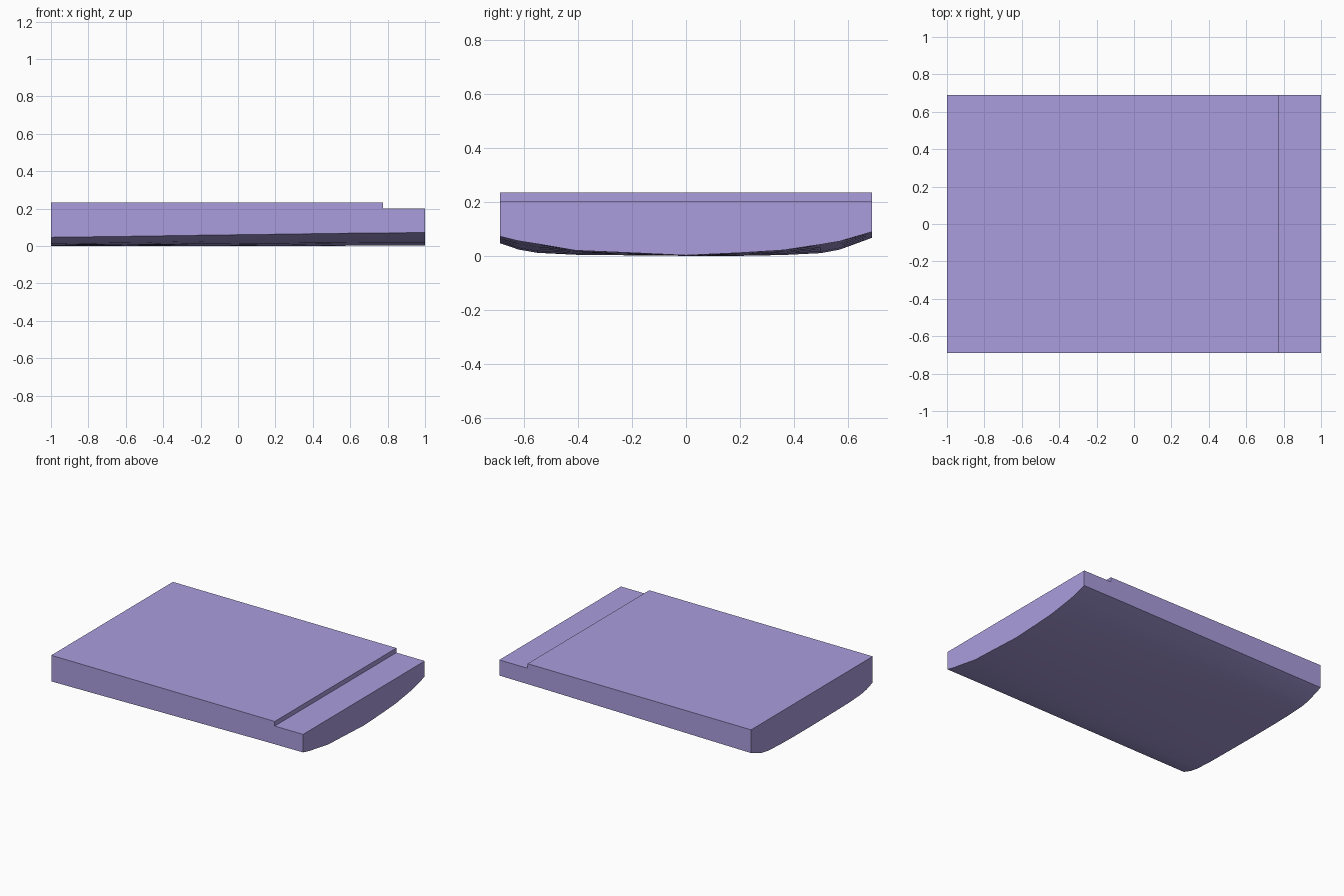
import bpy, bmesh

if "Cube" in bpy.data.objects:
    bpy.data.objects.remove(bpy.data.objects["Cube"])

# Underside cross-sections at both ends: (y, z at the left end, z at the right end)
SECTION = [(-0.69, 0.048, 0.073), (-0.62, 0.024, 0.056), (-0.55, 0.012, 0.045),
           (-0.41, 0.005, 0.021), (-0.22, 0.003, 0.013), (0.0, 0.001, 0.003),
           (0.2, 0.001, 0.012), (0.36, 0.004, 0.022), (0.5, 0.011, 0.043),
           (0.57, 0.024, 0.055), (0.69, 0.068, 0.09)]
# Stations along the length: (x, blend between the end sections)
STATIONS = [(-1, 0), (-0.6, 0.2), (-0.2, 0.44), (0.2, 0.65), (0.6, 0.87), (0.775, 0.93), (1, 1)]
STEP_X, HIGH, LOW = 0.775, 0.235, 0.202
W = 0.69

bm = bmesh.new()
# Lofted underside
rows = [[bm.verts.new((x, y, a + (b - a) * t)) for y, a, b in SECTION] for x, t in STATIONS]
for r, s in zip(rows, rows[1:]):
    for i in range(len(r) - 1):
        bm.faces.new((r[i], r[i + 1], s[i + 1], s[i])).smooth = True

# Stepped flat top
profile = [(-1, HIGH), (STEP_X, HIGH), (STEP_X, LOW), (1, LOW)]
top = [[bm.verts.new((x, y, z)) for y in (-W, W)] for x, z in profile]
for p, q in zip(top, top[1:]):
    bm.faces.new((p[0], q[0], q[1], p[1]))

# Side walls and end walls
for side, edge in ((0, 0), (1, -1)):
    bm.faces.new([r[edge] for r in rows] + [p[side] for p in reversed(top)])
for row, p in ((rows[0], top[0]), (rows[-1], top[-1])):
    bm.faces.new(row + [p[1], p[0]])

bmesh.ops.recalc_face_normals(bm, faces=bm.faces[:])
low = min(v.co.z for v in bm.verts)
for v in bm.verts:
    v.co.z -= low
mesh = bpy.data.meshes.new("stepped_slab")
bm.to_mesh(mesh)
bm.free()

slab = bpy.data.objects.new("stepped_slab", mesh)
bpy.context.collection.objects.link(slab)
bpy.context.view_layer.objects.active = slab
slab.select_set(True)
bpy.ops.object.shade_smooth_by_angle(angle=0.52)

# Lavender finish
mat = bpy.data.materials.new("lavender")
mat.diffuse_color = (0.40, 0.34, 0.72, 1)
mat.use_nodes = True
mat.node_tree.nodes["Principled BSDF"].inputs["Base Color"].default_value = mat.diffuse_color
mesh.materials.append(mat)
